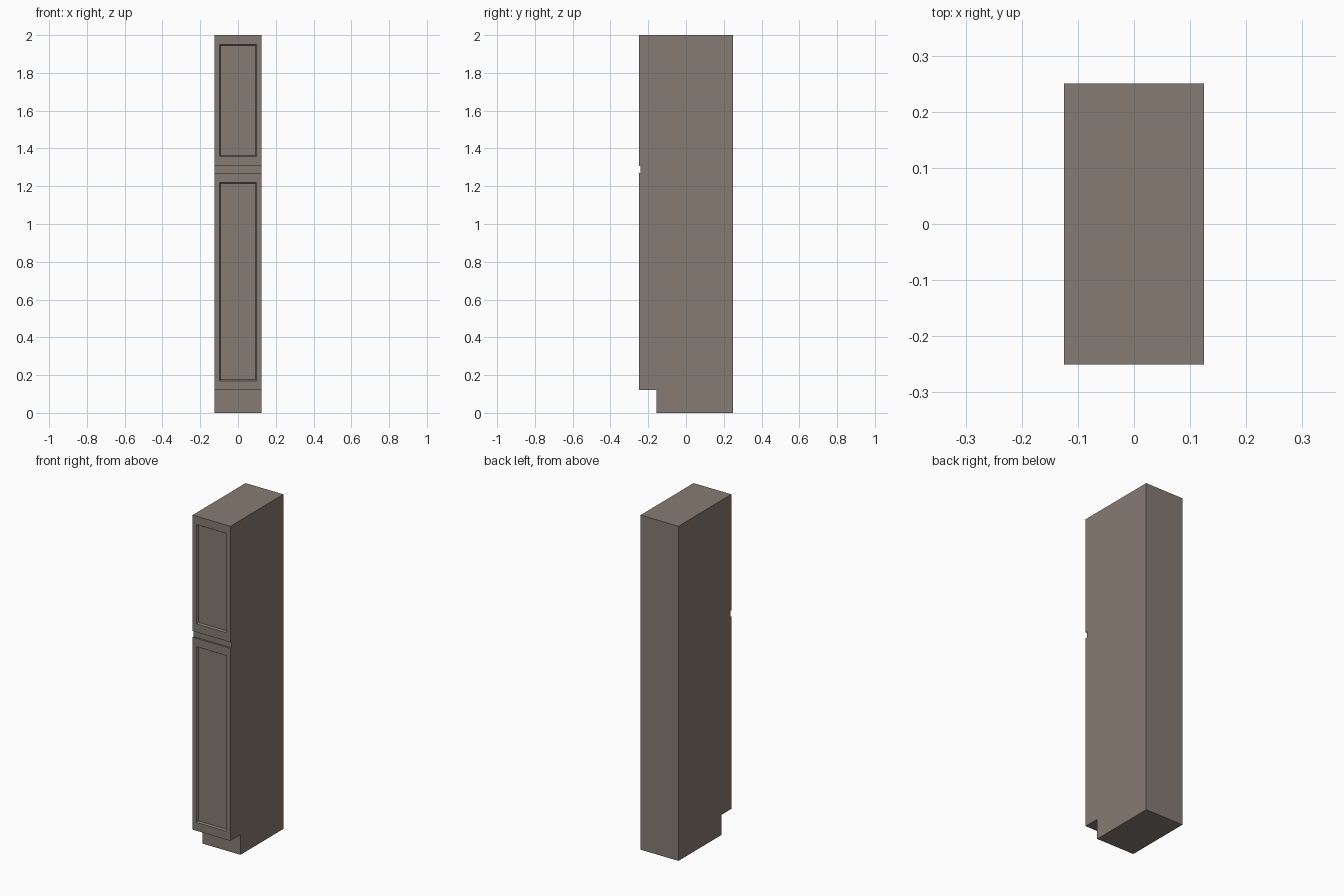
import bpy, bmesh

if "Cube" in bpy.data.objects:
    bpy.data.objects.remove(bpy.data.objects["Cube"])

W = 0.125              # half width
FRONT, BODY, BACK = -0.25, -0.23, 0.25


def finish(name, bm):
    bmesh.ops.recalc_face_normals(bm, faces=bm.faces[:])
    mesh = bpy.data.meshes.new(name)
    bm.to_mesh(mesh)
    bm.free()
    obj = bpy.data.objects.new(name, mesh)
    mat = bpy.data.materials.get("taupe_wood") or bpy.data.materials.new("taupe_wood")
    mat.diffuse_color = (0.24, 0.20, 0.17, 1)
    mat.use_nodes = True
    mat.node_tree.nodes["Principled BSDF"].inputs["Base Color"].default_value = mat.diffuse_color
    mesh.materials.append(mat)
    bpy.context.collection.objects.link(obj)
    return obj


def extruded(name, profile):
    """Side profile (y, z) extruded across the cabinet width."""
    bm = bmesh.new()
    face = bm.faces.new([bm.verts.new((-W, y, z)) for y, z in profile])
    side = bmesh.ops.extrude_face_region(bm, geom=[face])["geom"]
    bmesh.ops.translate(bm, vec=(2 * W, 0, 0),
                        verts=[g for g in side if isinstance(g, bmesh.types.BMVert)])
    bm.faces.new([v for v in face.verts]) if not face.is_valid else None
    return finish(name, bm)


def panel_door(name, z0, z1, mx=0.026, mz=0.05, slope=0.006, depth=0.01):
    """Framed door: nested rectangular rings from back edge to sunken panel."""
    loops = [(BODY, 0, 0), (FRONT, 0, 0), (FRONT, mx, mz),
             (FRONT + depth, mx + slope, mz + slope)]
    bm = bmesh.new()
    rings = []
    for y, ix, iz in loops:
        x, a, b = W - ix, z0 + iz, z1 - iz
        rings.append([bm.verts.new(p) for p in
                      ((-x, y, a), (x, y, a), (x, y, b), (-x, y, b))])
    for r, s in zip(rings, rings[1:]):
        for i in range(4):
            j = (i + 1) % 4
            bm.faces.new((r[i], r[j], s[j], s[i]))
    bm.faces.new(rings[0])
    bm.faces.new(rings[-1])
    return finish(name, bm)


# Tall carcass with recessed toe kick
extruded("carcass", [(BACK, 0), (BACK, 2), (BODY, 2), (BODY, 0.12),
                     (-0.155, 0.12), (-0.155, 0)])

# Rail at the bottom of the groove between the doors
extruded("groove_rail", [(BODY, 1.27), (BODY, 1.307), (-0.24, 1.307), (-0.24, 1.27)])

# Doors with sunken panels
panel_door("lower_door", 0.12, 1.27)
panel_door("upper_door", 1.307, 2.0)
